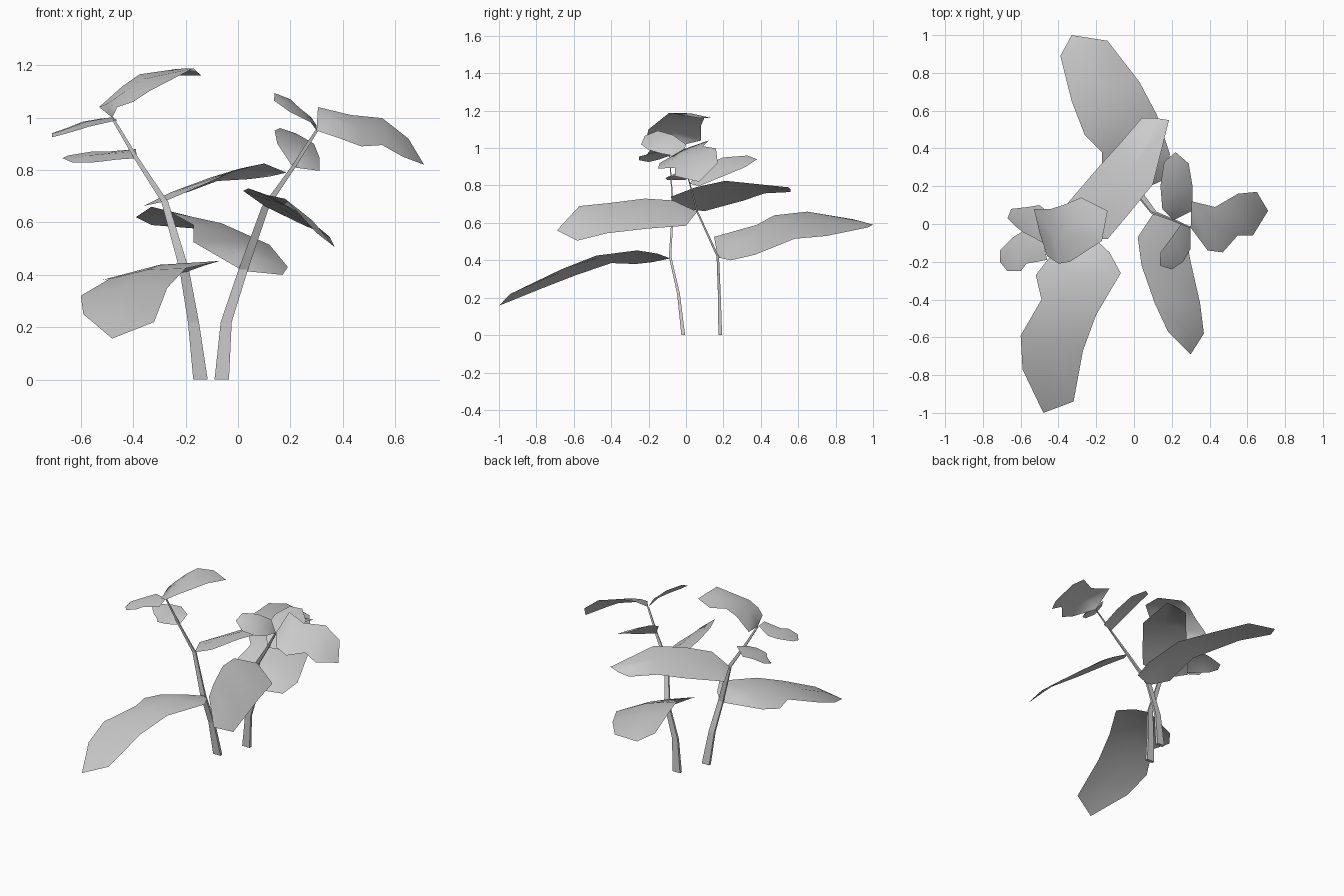
import bpy
from mathutils import Vector


def make(name, verts, faces, smooth):
    mesh = bpy.data.meshes.new(name)
    mesh.from_pydata([tuple(v) for v in verts], [], faces)
    mesh.update()
    for p in mesh.polygons:
        p.use_smooth = smooth
    ob = bpy.data.objects.new(name, mesh)
    bpy.context.collection.objects.link(ob)
    return ob


def stem(name, path):
    """Flat tapering stalk: path of (x, y, z, width); depth follows width."""
    verts, faces = [], []
    for x, y, z, w in path:
        d = w * 0.18
        h = w / 2
        verts += [(x - h, y - d, z), (x + h, y - d, z), (x + h, y + d, z), (x - h, y + d, z)]
    for i in range(len(path) - 1):
        for k in range(4):
            a, b = i * 4 + k, i * 4 + (k + 1) % 4
            faces.append((a, b, b + 4, a + 4))
    n = len(verts)
    faces += [(3, 2, 1, 0), (n - 4, n - 3, n - 2, n - 1)]
    make(name, verts, faces, False)


def leaf(name, base, left, right, tip):
    """Thin blade between two edges, with a slightly raised midrib."""
    base, tip = Vector(base), Vector(tip)
    verts = [base]
    for l, r in zip(left, right):
        l, r = Vector(l), Vector(r)
        n = (r - l).cross(tip - base).normalized()
        if n.z < 0:
            n = -n
        verts += [l, (l + r) / 2 + n * 0.05 * (r - l).length, r]
    verts.append(tip)
    e = len(verts) - 1
    faces = [(0, 1, 2), (0, 2, 3), (e, e - 2, e - 3), (e, e - 1, e - 2)]
    for i in range(len(left) - 1):
        a = 1 + i * 3
        faces += [(a, a + 3, a + 4, a + 1), (a + 1, a + 4, a + 5, a + 2)]
    ob = make(name, verts, faces, True)
    # consistent winding, facing up
    if sum(p.normal.z * p.area for p in ob.data.polygons) < 0:
        ob.data.flip_normals()


# Stalks
stem("left_stem", [(-0.143, -0.015, 0, 0.055), (-0.17, -0.04, 0.22, 0.042),
                   (-0.205, -0.085, 0.42, 0.036), (-0.28, -0.07, 0.68, 0.026),
                   (-0.385, -0.08, 0.84, 0.018), (-0.48, -0.09, 1.0, 0.012)])
stem("right_stem", [(-0.062, 0.183, 0, 0.055), (-0.045, 0.178, 0.22, 0.042),
                    (0.02, 0.17, 0.42, 0.036), (0.105, 0.06, 0.66, 0.028),
                    (0.21, 0.02, 0.81, 0.018), (0.30, -0.02, 0.95, 0.012)])

# Left plant: large lower leaves
leaf("left_low_leaf", (-0.2, -0.085, 0.41),
     [(-0.45, -0.18, 0.39), (-0.52, -0.27, 0.38), (-0.49, -0.40, 0.385), (-0.60, -0.59, 0.32), (-0.59, -0.77, 0.25)],
     [(-0.13, -0.15, 0.435), (-0.07, -0.26, 0.453), (-0.20, -0.48, 0.425), (-0.27, -0.67, 0.35), (-0.32, -0.94, 0.22)],
     (-0.48, -1.0, 0.157))
leaf("left_middle_leaf", (-0.28, -0.07, 0.68),
     [(-0.36, 0.10, 0.663), (-0.18, 0.31, 0.72), (-0.08, 0.42, 0.758), (0.04, 0.56, 0.765)],
     [(-0.14, -0.08, 0.74), (-0.03, 0.05, 0.79), (0.10, 0.21, 0.825), (0.185, 0.55, 0.79)],
     (0.12, 0.56, 0.775))

# Left plant: crown leaves
leaf("left_crown_leaf", (-0.48, -0.09, 1.0),
     [(-0.53, 0.08, 1.04), (-0.44, 0.08, 1.12), (-0.375, 0.10, 1.165), (-0.28, 0.14, 1.16)],
     [(-0.46, -0.17, 1.04), (-0.40, -0.21, 1.06), (-0.34, -0.20, 1.10), (-0.17, -0.09, 1.188)],
     (-0.14, 0.07, 1.16))
leaf("left_crown_outer_leaf", (-0.48, -0.10, 1.0),
     [(-0.53, -0.07, 0.995), (-0.59, -0.04, 0.985), (-0.64, -0.07, 0.965), (-0.71, -0.14, 0.94)],
     [(-0.46, -0.19, 0.99), (-0.57, -0.21, 0.965), (-0.60, -0.25, 0.955), (-0.67, -0.25, 0.935)],
     (-0.71, -0.20, 0.925))
leaf("left_crown_lower_leaf", (-0.385, -0.08, 0.845),
     [(-0.39, 0.01, 0.88), (-0.50, 0.10, 0.87), (-0.56, 0.09, 0.87), (-0.65, 0.08, 0.855)],
     [(-0.46, -0.11, 0.84), (-0.54, -0.10, 0.83), (-0.58, -0.05, 0.828), (-0.63, -0.01, 0.828)],
     (-0.67, 0.03, 0.845))

# Right plant: large lower leaves
leaf("right_low_leaf", (0.02, 0.17, 0.415),
     [(-0.17, 0.15, 0.525), (-0.17, 0.38, 0.59), (-0.26, 0.47, 0.64), (-0.33, 0.65, 0.66), (-0.39, 0.89, 0.62)],
     [(0.17, 0.24, 0.40), (0.19, 0.37, 0.43), (0.12, 0.58, 0.515), (0.03, 0.75, 0.53), (-0.14, 0.97, 0.575)],
     (-0.33, 1.0, 0.59))
leaf("right_middle_leaf", (0.105, 0.06, 0.66),
     [(0.02, -0.07, 0.72), (0.04, -0.22, 0.73), (0.11, -0.42, 0.705), (0.18, -0.57, 0.69)],
     [(0.26, 0.0, 0.585), (0.30, -0.2, 0.57), (0.35, -0.42, 0.545), (0.37, -0.58, 0.505)],
     (0.30, -0.69, 0.56))

# Right plant: crown leaves
leaf("right_crown_leaf", (0.30, -0.02, 0.95),
     [(0.305, 0.12, 1.04), (0.43, 0.09, 1.01), (0.55, 0.16, 0.998), (0.65, 0.17, 0.92)],
     [(0.39, -0.14, 0.92), (0.47, -0.15, 0.89), (0.55, -0.06, 0.895), (0.63, -0.06, 0.85)],
     (0.71, 0.07, 0.82))
leaf("right_crown_upper_leaf", (0.30, -0.02, 0.95),
     [(0.25, 0.0, 1.02), (0.20, -0.07, 1.07), (0.14, -0.15, 1.093)],
     [(0.30, -0.13, 0.97), (0.26, -0.20, 0.99), (0.20, -0.24, 1.02)],
     (0.137, -0.22, 1.065))
leaf("right_crown_lower_leaf", (0.21, 0.02, 0.81),
     [(0.15, 0.08, 0.90), (0.14, 0.20, 0.95), (0.16, 0.33, 0.96)],
     [(0.31, 0.07, 0.797), (0.31, 0.20, 0.85), (0.29, 0.32, 0.90)],
     (0.22, 0.38, 0.94))
